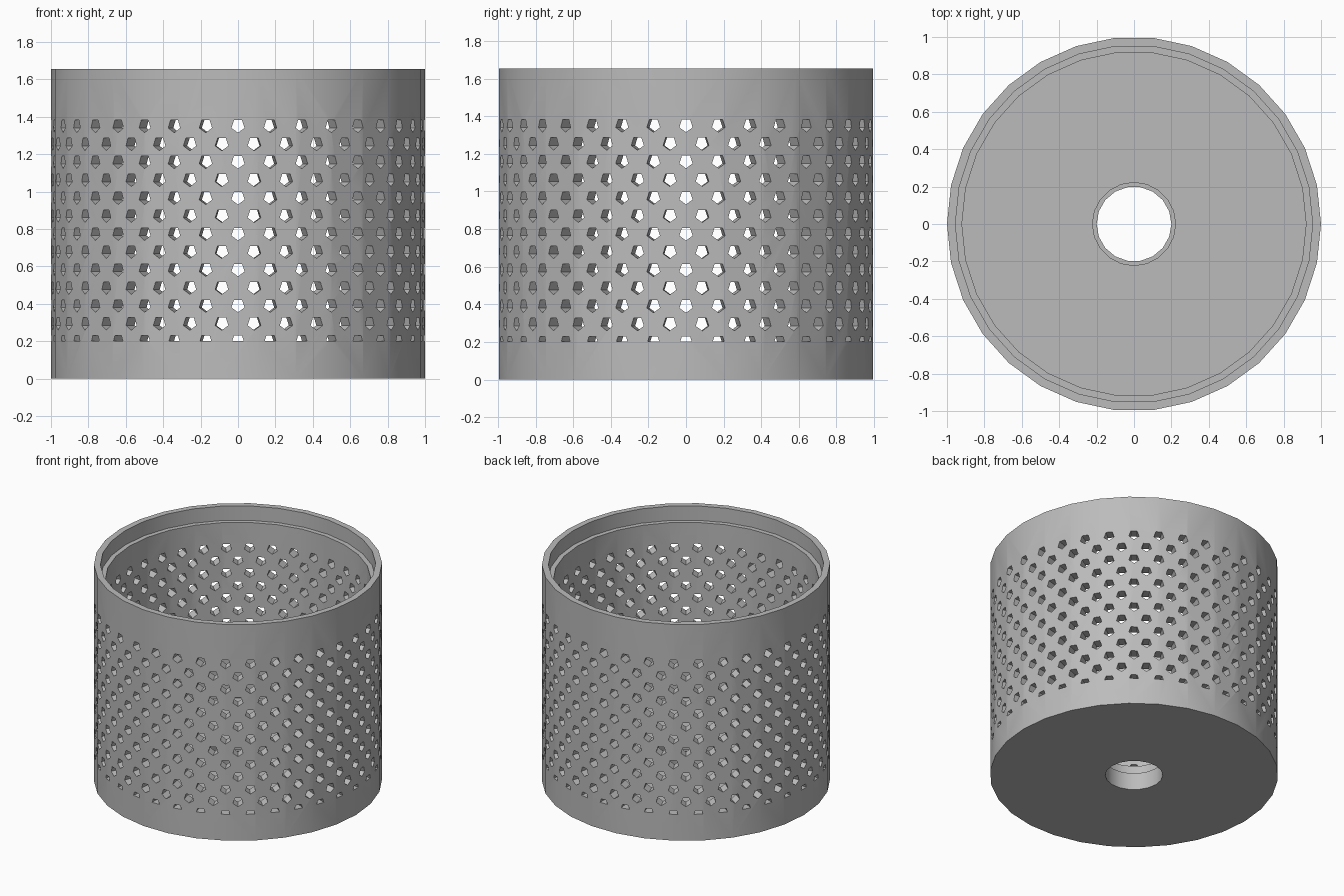
import bpy, bmesh, math
from mathutils import Matrix, Vector

if "Cube" in bpy.data.objects:
    bpy.data.objects.remove(bpy.data.objects["Cube"])

HEIGHT, FLOOR = 1.655, 0.2


def add_prism(bm, pts, d0, d1, mat=Matrix()):
    """Closed prism: 2D outline extruded along local z from d0 to d1."""
    lo = [bm.verts.new(mat @ Vector((x, y, d0))) for x, y in pts]
    hi = [bm.verts.new(mat @ Vector((x, y, d1))) for x, y in pts]
    bm.faces.new(lo[::-1])
    bm.faces.new(hi)
    n = len(pts)
    for i in range(n):
        j = (i + 1) % n
        bm.faces.new((lo[i], lo[j], hi[j], hi[i]))


def ring(r, n, start=0.0):
    return [(r * math.cos(start + 2 * math.pi * i / n),
             r * math.sin(start + 2 * math.pi * i / n)) for i in range(n)]


def make_object(name, bm):
    bmesh.ops.recalc_face_normals(bm, faces=bm.faces)
    mesh = bpy.data.meshes.new(name)
    bm.to_mesh(mesh)
    bm.free()
    obj = bpy.data.objects.new(name, mesh)
    bpy.context.collection.objects.link(obj)
    return obj


def cylinder(name, r, n, z0, z1):
    bm = bmesh.new()
    add_prism(bm, ring(r, n), z0, z1)
    return make_object(name, bm)


def cut(body, cutter):
    mod = body.modifiers.new("cut", 'BOOLEAN')
    mod.operation, mod.solver, mod.object = 'DIFFERENCE', 'EXACT', cutter
    cutter.hide_render = True
    bpy.context.view_layer.objects.active = body
    bpy.ops.object.modifier_apply(modifier=mod.name)
    bpy.data.objects.remove(cutter)


# Solid drum, hollowed out with a stepped lip and a stepped drain hole
basket = cylinder("basket", 1.0, 30, 0, HEIGHT)
cut(basket, cylinder("cavity_cutter", 0.92, 30, FLOOR, 2))
cut(basket, cylinder("lip_cutter", 0.955, 30, HEIGHT - 0.11, 2))
cut(basket, cylinder("drain_cutter", 0.2, 18, -0.5, 1))
cut(basket, cylinder("counterbore_cutter", 0.222, 20, 0.13, 1))

# Staggered rows of five-sided holes, the lowest row cut off at the floor
pentagon = ring(0.037, 5, -math.pi / 2)
half_pentagon = [(-0.031, 0.001), (0.031, 0.001), (0.0217, 0.0299), (-0.0217, 0.0299)]
bm = bmesh.new()
for row in range(13):
    outline = half_pentagon if row == 0 else pentagon
    for col in range(36):
        angle = math.radians(10 * (col + 0.5 * (row % 2)))
        mat = (Matrix.Translation((0, 0, FLOOR + 0.096 * row))
               @ Matrix.Rotation(angle, 4, 'Z') @ Matrix.Rotation(math.pi / 2, 4, 'X'))
        add_prism(bm, outline, 0.85, 1.1, mat)
cut(basket, make_object("holes_cutter", bm))

# Plain grey finish, smooth walls with crisp edges
grey = bpy.data.materials.new("grey")
grey.diffuse_color = (0.5, 0.5, 0.5, 1)
grey.use_nodes = True
grey.node_tree.nodes["Principled BSDF"].inputs["Base Color"].default_value = grey.diffuse_color
basket.data.materials.clear()
basket.data.materials.append(grey)
for p in basket.data.polygons:
    p.material_index = 0
bpy.ops.object.select_all(action='DESELECT')
basket.select_set(True)
bpy.context.view_layer.objects.active = basket
bpy.ops.object.shade_smooth_by_angle(angle=math.radians(30))
